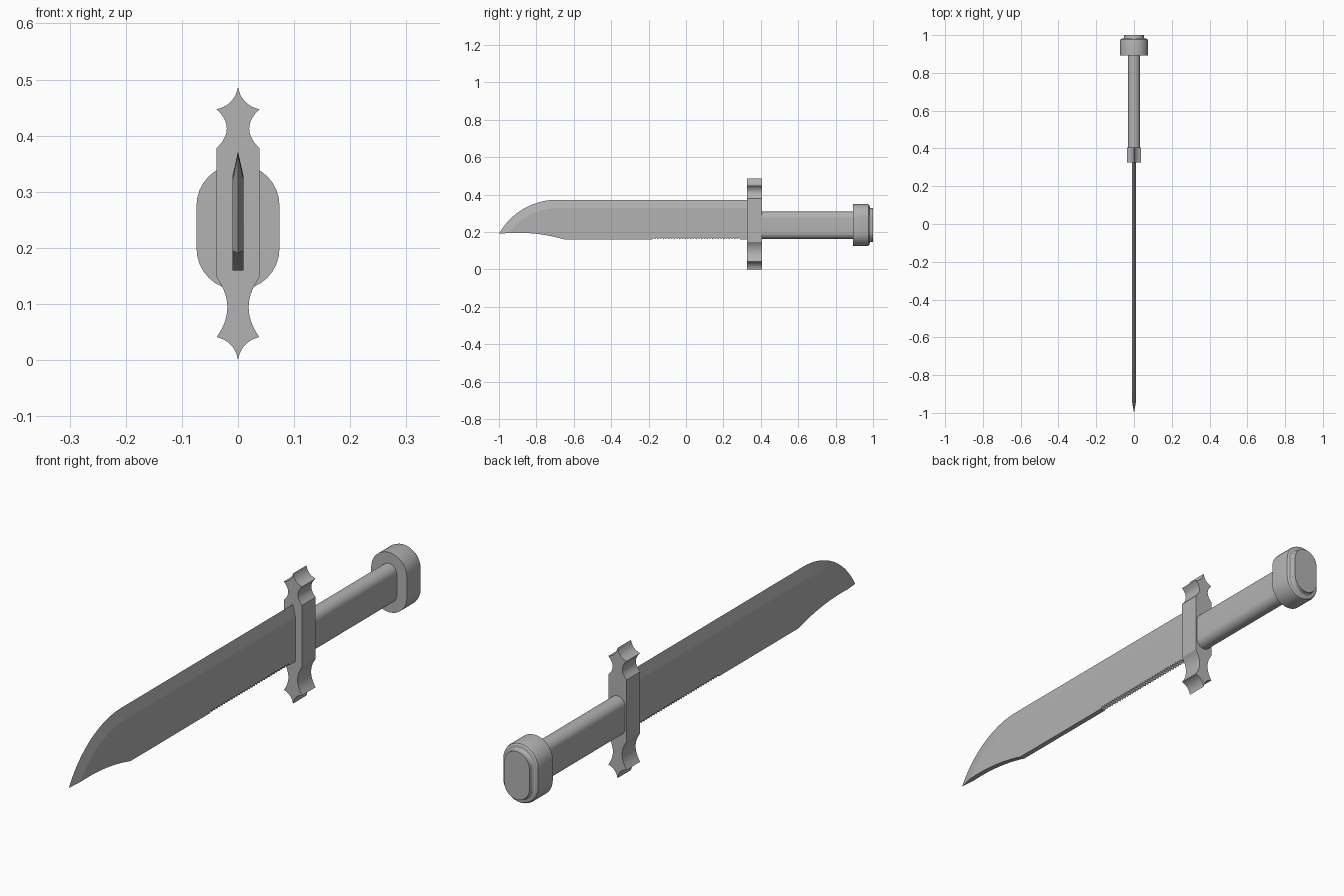
import bpy, bmesh, math
from mathutils import Vector

if "Cube" in bpy.data.objects:
    bpy.data.objects.remove(bpy.data.objects["Cube"])

GREY = (0.45, 0.45, 0.45, 1)
steel = bpy.data.materials.new("plain grey")
steel.use_nodes = True
steel.diffuse_color = GREY
steel.node_tree.nodes["Principled BSDF"].inputs["Base Color"].default_value = GREY


def loft(name, rings, angle=30):
    """Skin a row of matching closed rings, cap both ends."""
    bm = bmesh.new()
    loops = [[bm.verts.new(p) for p in ring] for ring in rings]
    n = len(loops[0])
    for a, b in zip(loops, loops[1:]):
        for i in range(n):
            j = (i + 1) % n
            bm.faces.new((a[i], a[j], b[j], b[i]))
    bm.faces.new(loops[0])
    bm.faces.new(loops[-1])
    bmesh.ops.remove_doubles(bm, verts=bm.verts, dist=1e-5)
    bmesh.ops.recalc_face_normals(bm, faces=bm.faces)
    mesh = bpy.data.meshes.new(name)
    bm.to_mesh(mesh)
    bm.free()
    mesh.materials.append(steel)
    ob = bpy.data.objects.new(name, mesh)
    bpy.context.collection.objects.link(ob)
    bpy.ops.object.select_all(action='DESELECT')
    ob.select_set(True)
    bpy.context.view_layer.objects.active = ob
    bpy.ops.object.shade_smooth_by_angle(angle=math.radians(angle))
    return ob


def stadium(y, r, low, high, n=16):
    """Upright rounded slot: end arcs of radius r centred at low and high."""
    ring = []
    for centre, start in ((high, 0), (low, math.pi)):
        for i in range(n + 1):
            a = start + math.pi * i / n
            ring.append((r * math.cos(a), y, centre + r * math.sin(a)))
    return ring


# Blade: flat sides, ground top edge, clipped tip and a saw-toothed underside
TIP, CLIP, TOP, LOW = -1.0, -0.69, 0.372, 0.16
TIP_Z, HEEL, THICK, GRIND = 0.19, -0.65, 0.01, 0.045
R = ((CLIP - TIP) ** 2 + (TOP - TIP_Z) ** 2) / (2 * (TOP - TIP_Z))
CZ = TOP - R


def arc_height(y, r):
    dy = min(0, y - CLIP)
    return CZ + math.sqrt(max(0, r * r - dy * dy))


def belly(y):
    if y >= HEEL:
        return LOW
    t = (y - TIP) / (HEEL - TIP)
    return TIP_Z + 0.04 * t - 0.07 * t * t


def section(y, bottom):
    depth = R - math.hypot(min(0, y - CLIP), bottom - CZ)
    w = THICK * max(0, min(1, depth / GRIND))
    top = max(bottom, arc_height(y, R))
    shoulder = max(bottom, arc_height(y, R - GRIND))
    return [(0, y, top), (w, y, shoulder), (w, y, bottom),
            (-w, y, bottom), (-w, y, shoulder)]


stations = [(y, belly(y)) for y in
            [TIP + (HEEL - TIP) * i / 32 for i in range(33)]]
TEETH, SAW_START, SAW_END = 32, -0.18, 0.29
pitch = (SAW_END - SAW_START) / TEETH
for i in range(TEETH):
    y = SAW_START + i * pitch
    stations += [(y, LOW), (y + pitch / 2, LOW + 0.009)]
stations += [(SAW_END, LOW), (0.34, LOW)]
loft("blade", [section(y, b) for y, b in stations], angle=10)


# Guard: cusped outline with scooped sides, mirrored and given depth
def scoop(p, q, sag, n=14):
    p, q = Vector(p), Vector(q)
    d = (q - p).normalized()
    inward = Vector((d.y, -d.x))
    return [p.lerp(q, i / n) + inward * (4 * sag * (i / n) * (1 - i / n))
            for i in range(n)]


W = 0.038
half = scoop((0, 0.487), (W, 0.447), 0.009)
half += scoop((W, 0.447), (W, 0.378), 0.018)
half += [Vector((W, 0.378))]
half += scoop((W, 0.147), (W, 0.041), 0.019)
half += scoop((W, 0.041), (0, 0), 0.009)
half += [Vector((0, 0))]
outline = half + [Vector((-p.x, p.y)) for p in reversed(half[1:-1])]
loft("guard", [[(p.x, y, p.y) for p in outline] for y in (0.325, 0.405)])

# Handle: slim rounded grip
loft("handle", [stadium(y, 0.032, 0.195, 0.276) for y in (0.395, 0.9)])

# Pommel: rounded block with a softened rim and a raised end cap
rim = [(0.893, 0.074), (0.97, 0.074), (0.977, 0.072), (0.981, 0.067),
       (0.982, 0.058), (0.985, 0.054), (0.99, 0.052), (1.0, 0.052)]
loft("pommel", [stadium(y, r, 0.199, 0.275) for y, r in rim])
